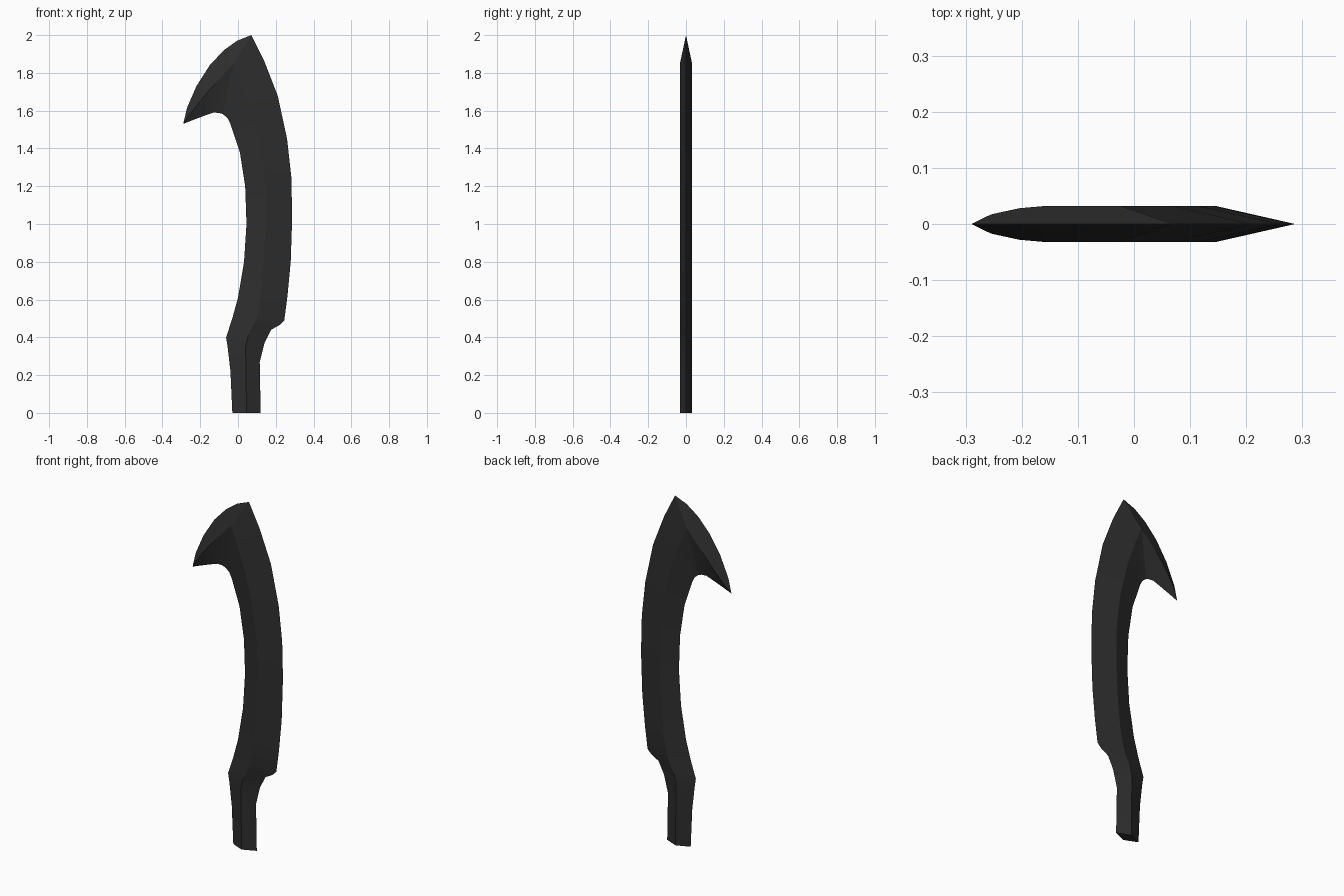
import bpy, bmesh, math

# Stations along the blade: inner edge (x, z), ridge (x, z, half thickness), outer edge (x, z)
T = 0.032
STATIONS = [
    ((-0.03, 0.00), (0.045, 0.00, T), (0.12, 0.00)),
    ((-0.04, 0.22), (0.042, 0.25, T), (0.115, 0.27)),
    ((-0.055, 0.35), (0.04, 0.35, T), (0.14, 0.37)),
    ((-0.063, 0.40), (0.055, 0.41, T), (0.175, 0.44)),
    ((-0.04, 0.47), (0.085, 0.47, T), (0.22, 0.465)),
    ((-0.03, 0.50), (0.10, 0.51, T), (0.245, 0.49)),
    ((0.00, 0.61), (0.12, 0.62, T), (0.262, 0.62)),
    ((0.032, 0.80), (0.137, 0.80, T), (0.279, 0.80)),
    ((0.045, 1.00), (0.146, 1.02, T), (0.287, 1.04)),
    ((0.038, 1.20), (0.142, 1.22, T), (0.282, 1.25)),
    ((0.01, 1.38), (0.115, 1.42, T), (0.26, 1.45)),
    ((-0.04, 1.53), (0.07, 1.60, T), (0.21, 1.68)),
    ((-0.055, 1.56), (0.02, 1.74, T), (0.14, 1.86)),
    ((-0.08, 1.582), (-0.025, 1.85, T), (0.07, 2.00)),
    ((-0.10, 1.588), (-0.07, 1.80, T), (-0.005, 1.97)),
    ((-0.13, 1.59), (-0.11, 1.755, T), (-0.075, 1.92)),
    ((-0.165, 1.578), (-0.16, 1.70, T), (-0.15, 1.84)),
    ((-0.20, 1.565), (-0.205, 1.645, 0.028), (-0.22, 1.73)),
    ((-0.25, 1.546), (-0.255, 1.58, 0.017), (-0.27, 1.615)),
]
TIP = (-0.29, 1.53)

bm = bmesh.new()
rings = []
for (xi, zi), (xr, zr, h), (xo, zo) in STATIONS:
    rings.append([bm.verts.new(p) for p in
                  ((xi, 0, zi), (xr, -h, zr), (xo, 0, zo), (xr, h, zr))])
# diamond section swept through the stations
for a, b in zip(rings, rings[1:]):
    for k in range(4):
        n = (k + 1) % 4
        bm.faces.new((a[k], a[n], b[n], b[k]))
# closed grip end and pointed hook
bm.faces.new(rings[0][::-1])
tip = bm.verts.new((TIP[0], 0, TIP[1]))
for k in range(4):
    bm.faces.new((rings[-1][k], rings[-1][(k + 1) % 4], tip))
bmesh.ops.recalc_face_normals(bm, faces=bm.faces)

mesh = bpy.data.meshes.new("hooked_blade")
bm.to_mesh(mesh)
bm.free()
blade = bpy.data.objects.new("hooked_blade", mesh)
bpy.context.collection.objects.link(blade)

mat = bpy.data.materials.new("dark_iron")
mat.diffuse_color = (0.027, 0.027, 0.027, 1)
mesh.materials.append(mat)

# soft along the length, crisp at ridge and edges
bpy.context.view_layer.objects.active = blade
blade.select_set(True)
bpy.ops.object.shade_smooth_by_angle(angle=math.radians(15))
